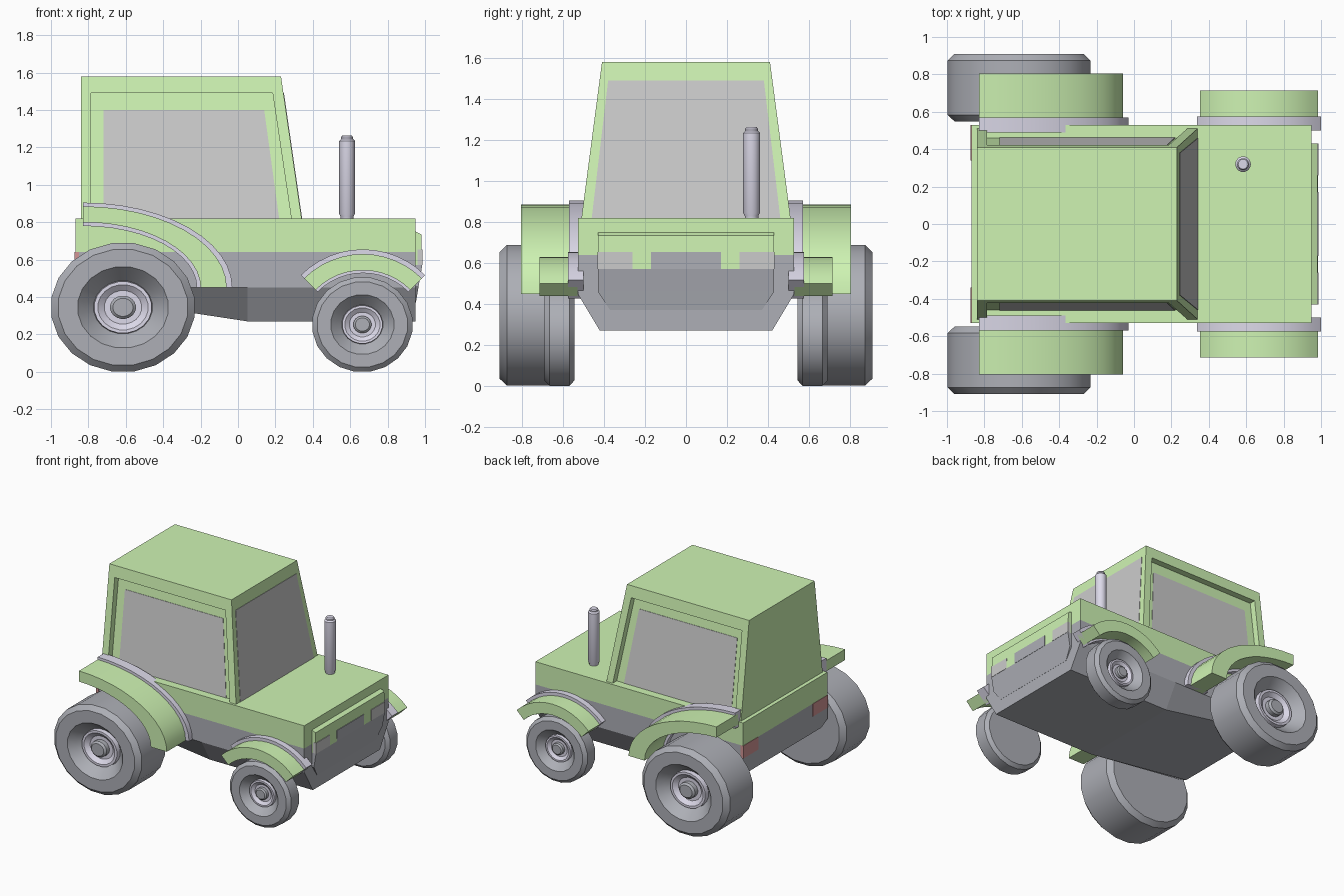
import bpy, bmesh
from math import sin, cos, pi, radians

if "Cube" in bpy.data.objects:
    bpy.data.objects.remove(bpy.data.objects["Cube"])


def material(name, rgb):
    m = bpy.data.materials.new(name)
    m.diffuse_color = (*rgb, 1)
    m.use_nodes = True
    m.node_tree.nodes["Principled BSDF"].inputs["Base Color"].default_value = m.diffuse_color
    return m


GREEN = material("green_paint", (0.62, 0.90, 0.45))
DARK = material("dark_rubber", (0.42, 0.43, 0.47))
METAL = material("pale_metal", (0.72, 0.70, 0.82))
GLASS = material("grey_glass", (0.70, 0.70, 0.70))
RED = material("red_lens", (0.65, 0.30, 0.30))


def loft(name, rings, mat, mirror=False, smooth=False):
    """Skin equal-length vertex rings and cap both ends."""
    bm = bmesh.new()
    vs = [[bm.verts.new(p) for p in r] for r in rings]
    n = len(rings[0])
    for a, b in zip(vs, vs[1:]):
        for i in range(n):
            j = (i + 1) % n
            bm.faces.new((a[i], a[j], b[j], b[i]))
    bm.faces.new(vs[0])
    bm.faces.new(vs[-1])
    bmesh.ops.recalc_face_normals(bm, faces=bm.faces)
    me = bpy.data.meshes.new(name)
    bm.to_mesh(me)
    bm.free()
    me.materials.append(mat)
    if smooth:
        me.shade_smooth()
        me.set_sharp_from_angle(angle=radians(32))
    ob = bpy.data.objects.new(name, me)
    bpy.context.collection.objects.link(ob)
    if mirror:
        mod = ob.modifiers.new("other_side", 'MIRROR')
        mod.use_axis = (False, True, False)
        mod.use_mirror_merge = False
    return ob


def box(name, x, y, z, mat, mirror=False):
    return loft(name, [[(px, y[0], z[0]), (px, y[1], z[0]), (px, y[1], z[1]), (px, y[0], z[1])]
                       for px in x], mat, mirror)


# Body: green upper half and dark chassis with a keel-like underside
W = 0.528
box("upper_body", (-0.87, 0.95), (-W, W), (0.64, 0.82), GREEN)
loft("chassis", [[(x, -W, 0.64), (x, -W, 0.45), (x, -b, z), (x, b, z), (x, W, 0.45), (x, W, 0.64)]
                 for x, b, z in ((-0.87, 0.45, 0.41), (0.05, 0.42, 0.27), (0.95, 0.42, 0.27))], DARK)


# Nose panel with lamps
def nose(name, rows, mat):
    loft(name, [[(0.93, -w, z), (x, -w, z), (x, w, z), (0.93, w, z)] for x, w, z in rows], mat)


nose("nose_panel", [(0.95, 0.43, 0.75), (0.98, 0.43, 0.735), (0.985, 0.43, 0.57)], GREEN)
nose("nose_base", [(0.985, 0.43, 0.57), (0.966, 0.43, 0.46), (0.951, 0.37, 0.37)], DARK)
box("grille", (0.96, 0.987), (-0.17, 0.17), (0.57, 0.655), DARK)
box("headlamp", (0.96, 0.987), (0.26, 0.431), (0.57, 0.655), GLASS, True)
box("tail_lamp", (-0.873, -0.85), (0.34, 0.529), (0.54, 0.64), RED, True)


# Cab: tapered core, raised side frames, glass
def side_y(z):
    return 0.51 - 0.10 * (z - 0.82) / 0.76


def front_x(z):
    return 0.34 - 0.11 * (z - 0.82) / 0.76


def side_slab(name, pts, inner, outer, mat):
    loft(name, [[(x, side_y(z) - d, z) for x, z in pts] for d in (inner, outer)], mat, True)


loft("cab", [[(-0.84, -side_y(z) + 0.05, z), (front_x(z), -side_y(z) + 0.05, z),
              (front_x(z), side_y(z) - 0.05, z), (-0.84, side_y(z) - 0.05, z)]
             for z in (0.82, 1.58)], GREEN)
side_slab("cab_frame", [(-0.84, 0.82), (-0.84, 1.58), (0.23, 1.58), (0.34, 0.82), (0.285, 0.82),
                        (0.185, 1.49), (-0.785, 1.49), (-0.785, 0.82)], 0.05, 0, GREEN)
side_slab("side_window", [(-0.72, 0.82), (-0.72, 1.4), (0.14, 1.4), (0.22, 0.82)], 0.06, 0.047, GLASS)
loft("windscreen", [[(front_x(z) + d, s * w, z) for s, w, z in
                     ((-1, 0.46, 0.82), (1, 0.46, 0.82), (1, 0.38, 1.49), (-1, 0.38, 1.49))]
                    for d in (-0.01, 0.003)], GLASS)


# Fenders: arched bands extruded sideways
def fender(name, c, outer, inner, a0, a1, y, mat, n=12):
    angles = [radians(a0 + (a1 - a0) * i / n) for i in range(n + 1)]
    pts = [(c[0] + outer[0] * cos(a), c[1] + outer[1] * sin(a)) for a in angles]
    pts += [(c[0] + inner[0] * cos(a), c[1] + inner[1] * sin(a)) for a in reversed(angles)]
    loft(name, [[(x, v, z) for x, z in pts] for v in y], mat, True, True)


rear, front = (-0.83, 0.45), (0.668, 0.185)
fender("rear_fender", rear, (0.77, 0.435), (0.63, 0.35), 0, 90, (0.53, 0.805), GREEN)
fender("rear_fender_trim", rear, (0.80, 0.455), (0.61, 0.33), 0, 90, (0.49, 0.57), METAL)
fender("front_fender", front, (0.445, 0.445), (0.358, 0.358), 45, 135, (0.53, 0.715), GREEN)
fender("front_fender_trim", front, (0.47, 0.47), (0.343, 0.343), 45, 135, (0.50, 0.575), METAL)


# Wheels: slightly oval tyres with dished rims and hubs
def turned(name, c, r, profile, mat, n=20):
    loft(name, [[(c[0] + r[0] * f * cos(2 * pi * (i + 0.5) / n), y,
                  c[1] + r[1] * f * sin(2 * pi * (i + 0.5) / n)) for i in range(n)]
                for f, y in profile], mat, True, True)


def wheel(name, c, r, y0, y1, d):
    turned(name + "_tyre", c, r, [(0.9, y0), (1, y0 + 0.4 * d), (1, y1 - 0.4 * d), (0.9, y1),
                                  (0.63, y1), (0.52, y1 - 0.5 * d), (0.41, y1 - d)], DARK)
    turned(name + "_rim", c, r, [(0.41, y1 - 1.05 * d), (0.40, y1 - 0.6 * d),
                                 (0.35, y1 - 0.6 * d), (0.26, y1 - 0.9 * d)], METAL)
    turned(name + "_hub", c, r, [(0.18, y1 - d), (0.18, y1 - 0.5 * d), (0.14, y1 - 0.35 * d)], DARK)


wheel("rear_wheel", (-0.615, 0.345), (0.387, 0.347), 0.548, 0.91, 0.09)
wheel("front_wheel", (0.665, 0.253), (0.27, 0.255), 0.545, 0.69, 0.06)

# Exhaust stack
N = 14
loft("exhaust", [[(0.583 + r * cos(2 * pi * i / N), 0.32 + r * sin(2 * pi * i / N), z) for i in range(N)]
                 for r, z in ((0.034, 0.81), (0.034, 0.83), (0.042, 0.845), (0.042, 1.235),
                              (0.032, 1.245), (0.032, 1.255), (0.026, 1.263))], METAL, smooth=True)
